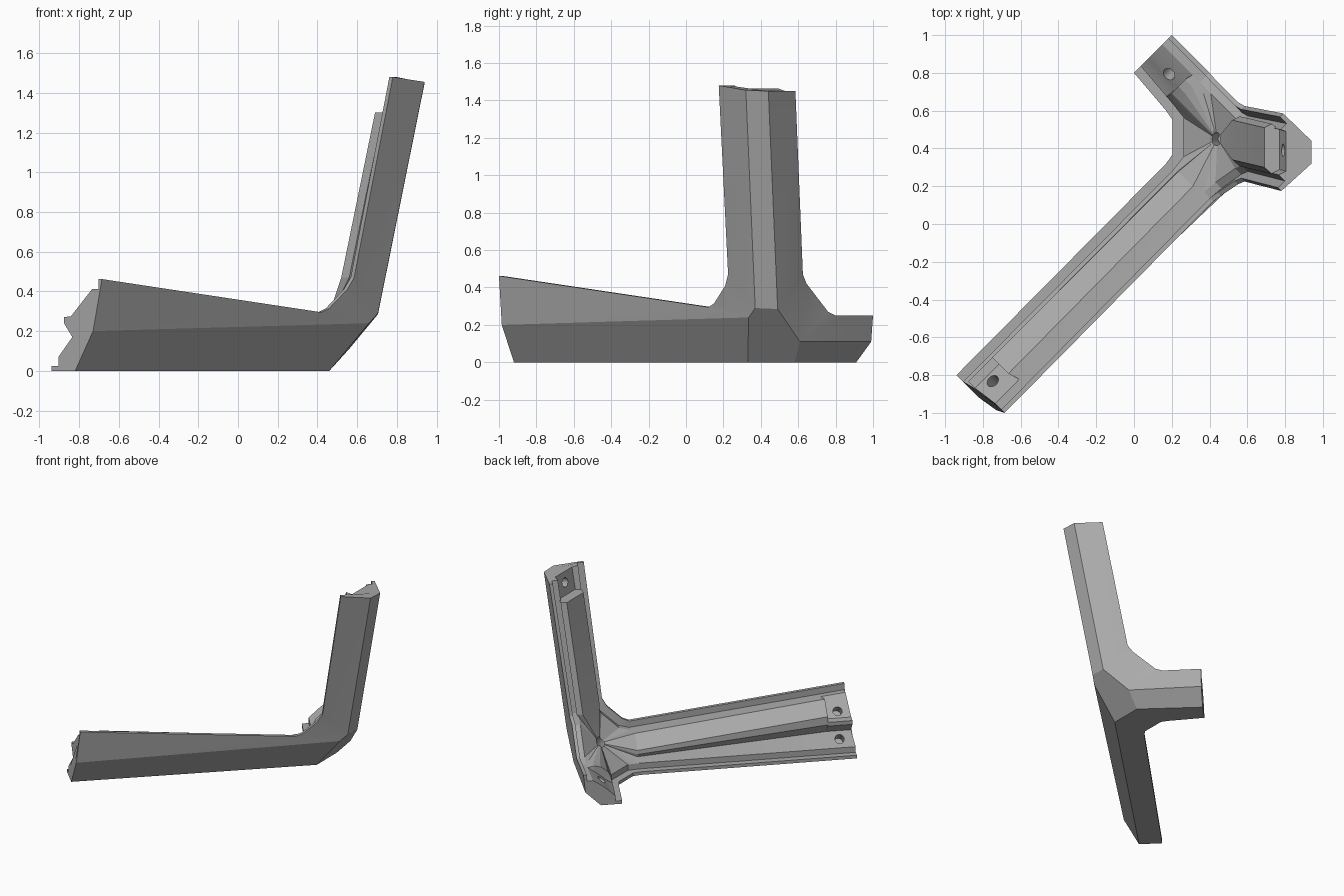
import bpy, bmesh
from mathutils import Vector as V

cube = bpy.data.objects.get("Cube")
if cube:
    bpy.data.objects.remove(cube, do_unlink=True)

R = 0.5 ** 0.5
P, Q, Z = V((R, -R, 0)), V((R, R, 0)), V((0, 0, 1))

# Section coordinates: (across, up) at a distance along each arm
def long_arm(p, z, s):
    return P * p - Q * s + Z * z

def short_arm(q, z, t):
    return Q * q - P * t + Z * z

def upright(x, y, z):
    return V((x, y, z))

bm = bmesh.new()

def face(pts):
    clean = []
    for p in pts:
        if not clean or (p - clean[-1]).length > 1e-5:
            clean.append(p)
    if (clean[0] - clean[-1]).length < 1e-5:
        clean.pop()
    if len(clean) > 2:
        bm.faces.new([bm.verts.new(p) for p in clean])

# One wall: outer skin, rounded inner bend, lip and rabbet
def panel(out_a, corner_a, corner_b, out_b, rail, n, da, db, fa, fb):
    r = [V(p) for p in rail]
    r.insert(1, r[0].lerp(r[1], fa))
    r.insert(len(r) - 1, r[-1].lerp(r[-2], fb))
    d = [da, da, da, da + db * 0.6, da * 0.6 + db, db, db, db]
    rails = [r]
    for across, deep in ((0.025, 0), (0, 0.05), (0.045, 0)):
        rails.append([p + n * across + k * deep for p, k in zip(rails[-1], d)])
    for a, b in zip(rails, rails[1:]):
        for i in range(7):
            face([a[i], a[i + 1], b[i + 1], b[i]])
    face([out_a, corner_a, r[2], r[1], r[0]])
    face([corner_a, r[3], r[2]])
    face([corner_a, corner_b, r[4], r[3]])
    face([corner_b, r[5], r[4]])
    face([corner_b, out_b, r[7], r[6], r[5]])
    inner = rails[-1]
    for i in range(2, 5):
        face([inner[i], inner[i + 1], hub])
    return rails

hub = V((0.44, 0.45, 0.23))

# Outer corner points
v1, x1, w1 = V((0.46, 0.33, 0)), V((0.66, 0.335, 0.24)), V((0.705, 0.37, 0.29))
v2, x2, w2 = V((0.46, 0.58, 0)), V((0.56, 0.61, 0.11)), V((0.705, 0.49, 0.285))
fa, ka = V((-0.82, -0.92, 0)), V((-0.73, -0.985, 0.2))
fb, kb = V((0.11, 0.91, 0)), V((0.19, 0.99, 0.11))
ca, cb = V((0.94, 0.32, 1.455)), V((0.94, 0.44, 1.45))

# Outer chamfers
face([v1, x1, w1, w2, x2, v2])
face([fa, ka, x1, v1])
face([fb, kb, x2, v2])
face([ca, cb, w2, w1])

# Floor and two upright walls
floor = panel(fa, v1, v2, fb,
              [(-0.94, -0.8, 0), (0.17, 0.32, 0), (0.205, 0.37, 0),
               (0.205, 0.55, 0), (0.17, 0.6, 0), (0, 0.8, 0)],
              Z, P, Q, 0.115, 0.8)
front = panel(ka, x1, w1, ca,
              [(-0.685, -1, 0.462), (0.42, 0.12, 0.295), (0.46, 0.15, 0.315),
               (0.55, 0.21, 0.41), (0.585, 0.225, 0.47), (0.78, 0.175, 1.48)],
              -P, -Z, Q, 0.115, 0.18)
back = panel(kb, x2, w2, cb,
             [(0.2, 1, 0.25), (0.4, 0.8, 0.25), (0.435, 0.76, 0.27),
              (0.55, 0.645, 0.42), (0.585, 0.625, 0.47), (0.79, 0.585, 1.45)],
             -Q, -Z, P, 0.8, 0.18)

# Core of one arm: recessed screw seat at the end, raised ridge to the hub
def core(one, two, end_one, end_two, outer, place, seat, ridge, root, along):
    a = [r[0 if end_one else 7] for r in one]
    b = [r[0 if end_two else 7] for r in two]
    step = [(1 if e else 6) for e in (end_one, end_two)]
    deep = [(2 if e else 5) for e in (end_one, end_two)]
    shift = place(0, 0, along[1]) - place(0, 0, along[0])
    if place is upright:
        shift = V((-0.035, 0.008, shift.z))
    seat_end = [place(*q, along[0]) for q in seat]
    rings = [
        [a[3]] + seat_end + [b[3]],
        [one[3][step[0]]] + [p + shift for p in seat_end] + [two[3][step[1]]],
        [one[3][step[0]]] + [place(*q, along[1]) for q in ridge] + [two[3][step[1]]],
        [one[3][deep[0]]] + [place(*q, along[2]) for q in root] + [two[3][deep[1]]],
    ]
    for m, n in zip(rings, rings[1:]):
        for i in range(len(m) - 1):
            face([m[i], m[i + 1], n[i + 1], n[i]])
    for i in range(len(rings[3]) - 1):
        face([rings[3][i], rings[3][i + 1], hub])
    face([outer[0]] + a + seat_end + b[::-1] + [outer[1]])

core(floor, front, True, True, (fa, ka), long_arm,
     [(0.03, 0.17), (-0.03, 0.24), (-0.03, 0.27), (0.02, 0.275)],
     [(0.03, 0.17), (-0.03, 0.25), (-0.03, 0.315), (0.09, 0.4)],
     [(-0.03, 0.11), (-0.035, 0.13), (-0.03, 0.16), (0.08, 0.245)],
     (1.21, 1.03, -0.36))
core(floor, back, False, True, (fb, kb), short_arm,
     [(0.65, 0.1), (0.67, 0.12), (0.7, 0.145), (0.74, 0.175)],
     [(0.615, 0.13), (0.63, 0.16), (0.68, 0.2), (0.73, 0.215)],
     [(0.615, 0.13), (0.63, 0.16), (0.68, 0.2), (0.73, 0.215)],
     (0.566, 0.35, 0.295))
core(front, back, False, False, (ca, cb), upright,
     [(0.805, 0.28), (0.805, 0.34), (0.805, 0.43), (0.805, 0.49)],
     [(0.73, 0.265), (0.69, 0.3), (0.69, 0.51), (0.73, 0.53)],
     [(0.56, 0.305), (0.52, 0.34), (0.52, 0.55), (0.56, 0.57)],
     (1.465, 1.3, 0.47))

bmesh.ops.remove_doubles(bm, verts=bm.verts, dist=1e-4)
bmesh.ops.recalc_face_normals(bm, faces=bm.faces)
mesh = bpy.data.meshes.new("corner_bracket")
bm.to_mesh(mesh)
bm.free()
bracket = bpy.data.objects.new("corner_bracket", mesh)
bpy.context.collection.objects.link(bracket)

grey = bpy.data.materials.new("plain grey")
grey.use_nodes = True
colour = (0.4, 0.4, 0.4, 1)
grey.diffuse_color = colour
grey.node_tree.nodes["Principled BSDF"].inputs["Base Color"].default_value = colour
mesh.materials.append(grey)

# Screw holes
holes = [
    (long_arm(0.06, 0.31, 1.117), Z - P),
    (long_arm(-0.01, 0.122, 1.12), Z - P),
    (short_arm(0.69, 0.14, 0.43), Z - Q),
    (V((0.785, 0.39, 1.39)), V((-1, 0, 0.2))),
    (hub, V((-0.5, 0, 1))),
]
for centre, axis in holes:
    bpy.ops.mesh.primitive_cylinder_add(vertices=20, radius=0.034, depth=0.16, location=centre)
    cutter = bpy.context.object
    cutter.name = "hole_cutter"
    cutter.hide_render = True
    cutter.data.materials.append(grey)
    cutter.rotation_euler = axis.to_track_quat("Z", "Y").to_euler()
    cut = bracket.modifiers.new("screw_hole", "BOOLEAN")
    cut.object = cutter
    cut.solver = "EXACT"
    bpy.ops.object.select_all(action="DESELECT")
    bracket.select_set(True)
    bpy.context.view_layer.objects.active = bracket
    bpy.ops.object.modifier_apply(modifier=cut.name)
    bpy.data.objects.remove(cutter, do_unlink=True)

bpy.ops.object.shade_smooth_by_angle(angle=0.2)
